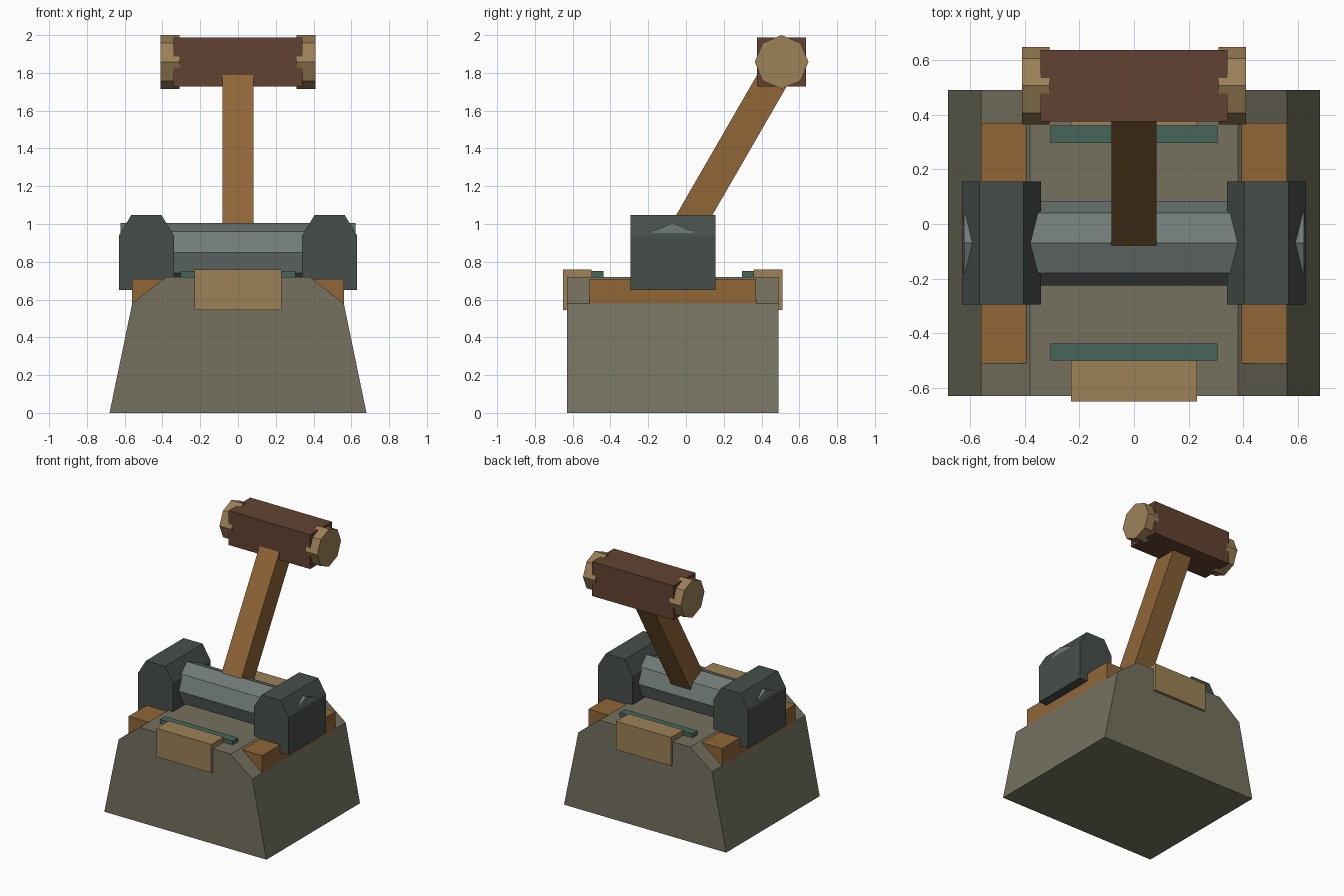
import bpy, math
from mathutils import Matrix, Vector

if "Cube" in bpy.data.objects:
    bpy.data.objects.remove(bpy.data.objects["Cube"])


def mat(name, r, g, b):
    m = bpy.data.materials.new(name)
    m.diffuse_color = [(c / 255) ** 2.2 for c in (r, g, b)] + [1]
    m.use_nodes = True
    m.node_tree.nodes["Principled BSDF"].inputs["Base Color"].default_value = m.diffuse_color
    return m


STONE = mat("stone", 116, 113, 95)
WOOD = mat("wood", 142, 102, 58)
DARK_WOOD = mat("dark_wood", 98, 68, 52)
PALE = mat("pale_wood", 155, 128, 88)
STEEL = mat("steel", 112, 122, 119)
IRON = mat("iron", 72, 79, 75)
TEAL = mat("teal", 72, 102, 92)


def make(name, verts, faces, m):
    me = bpy.data.meshes.new(name)
    me.from_pydata(verts, [], faces)
    me.materials.append(m)
    ob = bpy.data.objects.new(name, me)
    bpy.context.collection.objects.link(ob)
    return ob


def prism(name, profile, a, b, m, axis="y"):
    """Extrude a counter-clockwise profile (x,z for axis y; y,z for axis x) from a to b."""
    n = len(profile)
    put = (lambda p, t: (p[0], t, p[1])) if axis == "y" else (lambda p, t: (t, p[0], p[1]))
    verts = [put(p, t) for t in (a, b) for p in profile]
    faces = [tuple(range(n)), tuple(range(2 * n - 1, n - 1, -1))]
    faces += [(i, i + n, (i + 1) % n + n, (i + 1) % n) for i in range(n)]
    if axis == "x":
        faces = [f[::-1] for f in faces]
    return make(name, verts, faces, m)


def box(name, x, y, z, m):
    return prism(name, [(x[0], z[0]), (x[1], z[0]), (x[1], z[1]), (x[0], z[1])], *y, m)


def octagon(cy, cz, r):
    return [(cy + r * math.cos(i * math.pi / 4), cz + r * math.sin(i * math.pi / 4))
            for i in range(8)]


CY = -0.07  # centre of the base in y

# Stone base with chamfered shoulders
half = [(0.68, 0), (0.56, 0.58), (0.38, 0.72)]
prism("base", half + [(-x, z) for x, z in half[::-1]], -0.63, 0.49, STONE)

# Timber beam showing at both shoulders
box("shoulder_beam", (-0.56, 0.56), (-0.51, 0.37), (0.56, 0.71), WOOD)

# Front and back plates with the strips behind them
for side, s in (("front", -1), ("back", 1)):
    def span(p, q):
        return sorted((CY + s * p, CY + s * q))
    box(side + "_plate", (-0.23, 0.23), span(0.43, 0.58), (0.545, 0.76), PALE)
    box(side + "_strip", (-0.305, 0.305), span(0.367, 0.43), (0.70, 0.75), TEAL)

# Axle and its two bearing blocks
prism("axle", octagon(CY, 0.85, 0.155), -0.622, 0.622, STEEL, "x")
block = [(0.34, 0.65), (0.63, 0.65), (0.63, 0.94), (0.565, 1.047), (0.405, 1.047), (0.34, 0.94)]
prism("right_bearing", block, -0.295, 0.155, IRON)
prism("left_bearing", [(-x, z) for x, z in block[::-1]], -0.295, 0.155, IRON)

# Leaning handle from the axle into the head
HY, HZ = 0.506, 1.858
handle = box("handle", (-0.083, 0.083), (-0.083, 0.083), (0, 1.12), WOOD)
handle.data.transform(Matrix.Translation(Vector((0, CY, 0.85)))
                      @ Matrix.Rotation(math.radians(-30), 4, "X"))

# Hammer head with octagonal end caps
box("head", (-0.342, 0.342), (HY - 0.13, HY + 0.13), (HZ - 0.13, HZ + 0.13), DARK_WOOD)
for side, a, b in (("left", -0.41, -0.31), ("right", 0.31, 0.41)):
    prism(side + "_cap", octagon(HY, HZ, 0.142), a, b, PALE, "x")
